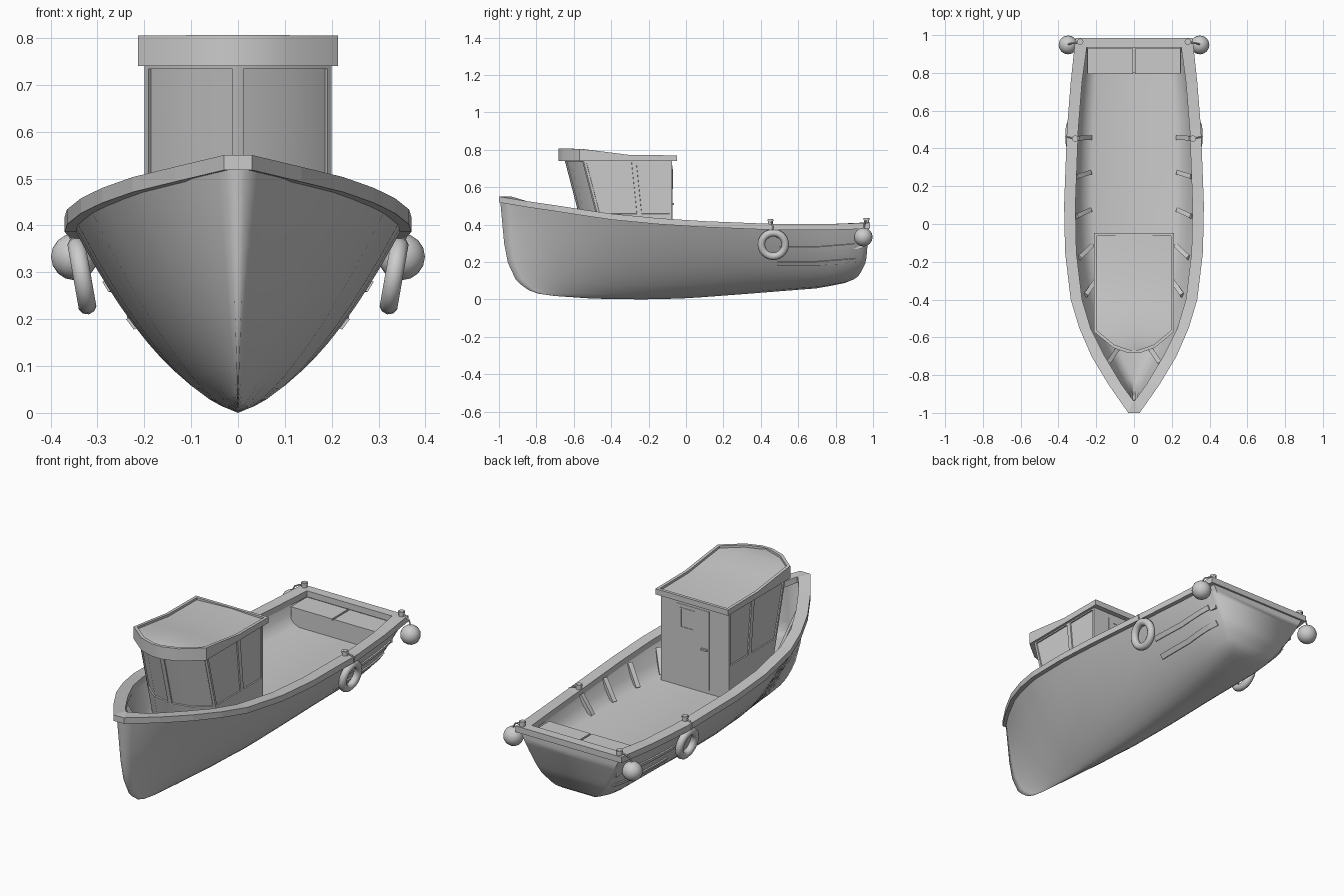
import bpy, bmesh, math
from mathutils import Vector, Matrix
from mathutils.bvhtree import BVHTree

if "Cube" in bpy.data.objects:
    bpy.data.objects.remove(bpy.data.objects["Cube"])


def interp(t, table, k=1):
    if t <= table[0][0]:
        return table[0][k]
    for a, b in zip(table, table[1:]):
        if t <= b[0]:
            return a[k] + (b[k] - a[k]) * (t - a[0]) / (b[0] - a[0])
    return table[-1][k]


def finish(name, bm, smooth=None):
    bmesh.ops.remove_doubles(bm, verts=bm.verts, dist=1e-4)
    bmesh.ops.recalc_face_normals(bm, faces=bm.faces)
    me = bpy.data.meshes.new(name)
    bm.to_mesh(me)
    bm.free()
    ob = bpy.data.objects.new(name, me)
    bpy.context.collection.objects.link(ob)
    if smooth:
        shade(ob, smooth)
    return ob


def shade(ob, angle=35):
    bpy.ops.object.select_all(action='DESELECT')
    ob.select_set(True)
    bpy.context.view_layer.objects.active = ob
    bpy.ops.object.shade_smooth_by_angle(angle=math.radians(angle))


def loft(name, rows, ring=False, caps="across", smooth=None):
    """Skin half sections, mirrored in x; end caps join both halves or close each ring."""
    bm = bmesh.new()
    sides = [[[bm.verts.new((s * p[0], p[1], p[2])) for p in r] for r in rows] for s in (1, -1)]
    n = len(rows[0])
    pairs = [(i, (i + 1) % n) for i in range(n if ring else n - 1)]
    for side in sides:
        for a, b in zip(side, side[1:]):
            for i, j in pairs:
                bm.faces.new((a[i], a[j], b[j], b[i]))
        if caps == "each":
            bm.faces.new(side[0])
            bm.faces.new(side[-1])
    if caps == "across":
        for e in (0, -1):
            R, L = sides[0][e], sides[1][e]
            for i, j in pairs:
                bm.faces.new((R[i], R[j], L[j], L[i]))
    return finish(name, bm, smooth)


def box(name, lo, hi):
    bm = bmesh.new()
    lo, hi = Vector(lo), Vector(hi)
    bmesh.ops.create_cube(bm, size=1, matrix=Matrix.Translation((lo + hi) / 2) @ Matrix.Diagonal((*(hi - lo), 1)))
    return finish(name, bm)


def beam(name, a, b, w, d):
    a, b = Vector(a), Vector(b)
    rot = (b - a).to_track_quat('Z', 'Y').to_matrix().to_4x4()
    bm = bmesh.new()
    bmesh.ops.create_cube(bm, size=1, matrix=Matrix.Translation((a + b) / 2) @ rot @
                          Matrix.Diagonal((d, w, (b - a).length, 1)))
    return finish(name, bm)


# Hull lines: rail (y, half breadth, top z), keel, stem and stern profiles
RAIL = [(-1, .03, .55), (-.85, .135, .525), (-.7, .225, .503), (-.55, .29, .48), (-.4, .335, .458),
        (-.15, .365, .434), (.1, .37, .418), (.5, .355, .402), (.75, .335, .402), (.985, .31, .41)]
KEEL = [(0, .018), (.13, .004), (.3, 0), (.45, .005), (.64, .027), (.91, .06), (1, .088)]
STEM = [(0, -.7), (.025, -.79), (.06, -.84), (.12, -.882), (.18, -.912), (.35, -.952), (.55, -.972), (1, -.993)]
STERN = [(0, .85), (.06, .895), (.13, .925), (.38, .963), (.78, .973), (1, .975)]
POWER = [(0, .9), (.2, .72), (.45, .61), (.75, .5), (1, .33)]


def skin(u, v):
    ys = -.993 + 1.968 * u
    y0, y1 = interp(v, STEM), interp(v, STERN)
    b = interp(ys, RAIL) - .02
    b *= 1 - .2 * (1 - v) * max(0, (u - .93) / .07) ** 2      # rounded quarters
    zk, zs = interp(u, KEEL), interp(ys, RAIL, 2) - .025
    return Vector((b * v ** interp(u, POWER) if v > 0 else 0, y0 + (y1 - y0) * u, zk + (zs - zk) * v))


US = [0, .02, .045, .075, .11, .15, .2, .25, .3, .36, .43, .5, .57, .64, .71, .78, .84, .9, .94, .965, .985, 1]
VS = [1, .9, .8, .68, .56, .45, .35, .26, .18, .12, .06, .025, 0]
hull = loft("hull", [[skin(u, v) for v in VS] for u in US], smooth=75)
tree = BVHTree.FromObject(hull, bpy.context.evaluated_depsgraph_get())

# Rail cap running around bow and stern
rows = []
for y, x, z in RAIL:
    xi, yi = x - (.07 if y < -.6 else .06), y
    if y == -1:
        xi, yi = .004, -.935
    if y == .985:
        yi = .935
    rows.append([(x, y, z - .032), (x, y, z), (xi, yi, z), (xi, yi, z - .032)])
loft("gunwale_rail", rows, ring=True)

# Deck blending smoothly into the inner bulwarks
DECK = .28


def inner(u, z, inset):
    zk, zs = skin(u, 0).z, skin(u, 1).z
    p = skin(u, min(1, (z - zk) / (zs - zk)))
    return Vector((max(p.x - inset, .004), max(min(p.y, .945), -.95), p.z))


rows = []
for u in US[1:]:
    t, m = inner(u, 1, .035), inner(u, .33, .03)
    d, e = inner(u, .295, .04), inner(u, DECK, .065)
    rows.append([t, m, d, e, (0, e.y, e.z)])
loft("deck", rows, smooth=60)

# Bulwark ribs
for n, (y, dy) in enumerate([(.455, 0), (.25, .02), (.04, .03), (-.18, .06), (-.38, .08), (-.74, .06)]):
    u = (y + .993) / 1.968
    t, d = inner(u, .385 if y > -.5 else .47, .038), inner(u + dy / 1.97, .285, .055)
    for s in (1, -1):
        beam(f"rib_{n}_{'r' if s > 0 else 'l'}", (s * t.x, t.y, t.z), (s * d.x, d.y, d.z), .02, .024)

# Rubbing strakes on the aft quarters
for name, line in (("upper", [(.5, .272), (.7, .272), (.9, .288)]), ("lower", [(.49, .192), (.7, .193), (.91, .21)])):
    rows = []
    for i in range(9):
        y = line[0][0] + (line[2][0] - line[0][0]) * i / 8
        z = interp(y, line)
        a = tree.ray_cast(Vector((1, y, z - .011)), Vector((-1, 0, 0)))[0].x
        b = tree.ray_cast(Vector((1, y, z + .011)), Vector((-1, 0, 0)))[0].x
        rows.append([(a - .01, y, z - .008), (a + .006, y, z - .014), (b + .006, y, z + .008), (b - .01, y, z + .014)])
    loft(f"{name}_strake", rows, ring=True, caps="each")

# Stern locker with two lids
box("stern_locker", (-.25, .8, .27), (.25, .94, .372))
for s in (1, -1):
    xs = sorted((s * .005, s * .247))
    box("locker_lid", (xs[0], .795, .37), (xs[1], .93, .38))

# Wheelhouse walls with recessed windows
plan = [(.2, -.075), (.2, -.28), (.2, -.55), (.11, -.625), (0, -.65)]
plan += [(-x, y) for x, y in plan[-2::-1]]
bm = bmesh.new()
levels = []
for z in (.275, .445, .745):
    rake = (.75 - z) * .26
    levels.append([bm.verts.new((x, y + (rake if y < -.5 else rake * .4 if y < -.2 else 0), z)) for x, y in plan])
panes = []
for k in range(2):
    for i in range(9):
        j = (i + 1) % 9
        f = bm.faces.new((levels[k][i], levels[k][j], levels[k + 1][j], levels[k + 1][i]))
        if k == 1 and i < 8:
            panes.append(f)
bm.faces.new(levels[2])
bmesh.ops.recalc_face_normals(bm, faces=bm.faces)
for group in (panes[0:1], panes[1:2], panes[2:4], panes[4:6], panes[6:7], panes[7:8]):
    bmesh.ops.inset_region(bm, faces=group, thickness=.012, depth=0, use_even_offset=True)
    bmesh.ops.inset_region(bm, faces=group, thickness=.001, depth=-.006, use_even_offset=True)
finish("wheelhouse", bm, 30)

# Wheelhouse roof: raised rim around a slightly crowned panel
TOP = [(-.69, .806), (-.57, .805), (-.44, .79), (-.3, .772), (-.05, .77)]
rows = []
for x, y in [(.03, -.683), (.11, -.655), (.213, -.57), (.213, -.44), (.213, -.3), (.213, -.048)]:
    z = interp(y, TOP)
    yi = y + (.016 if y < -.6 else .007 if y < -.5 else -.016 if y > -.1 else 0)
    xi = x - (.006 if x < .2 else .016)
    rows.append([(0, y, .74), (x, y, .74), (x, y, z), (xi, yi, z), (xi, yi, z - .012), (0, yi, z - .004)])
loft("wheelhouse_roof", rows, smooth=25)

# Aft door: leaf, window frame and handle
box("door", (-.085, -.08, .3), (.105, -.073, .715))
for lo, hi in (((.0, .59), (.085, .597)), ((.0, .69), (.085, .697)), ((.0, .59), (.007, .697)), ((.078, .59), (.085, .697))):
    box("door_window_frame", (lo[0], -.075, lo[1]), (hi[0], -.0705, hi[1]))
box("door_handle", (-.075, -.075, .505), (-.04, -.063, .514))


# Bollards, ropes, tyre fenders and ball fenders
def rope(name, pts):
    cu = bpy.data.curves.new(name, 'CURVE')
    cu.dimensions = '3D'
    cu.bevel_depth = .004
    cu.bevel_resolution = 1
    sp = cu.splines.new('POLY')
    sp.points.add(len(pts) - 1)
    for p, c in zip(sp.points, pts):
        p.co = (*c, 1)
    bpy.context.collection.objects.link(bpy.data.objects.new(name, cu))


def bollard(x, y, z):
    for r, h, dz in ((.014, .03, .012), (.017, .01, .02)):
        bpy.ops.mesh.primitive_cylinder_add(vertices=12, radius=r, depth=h, location=(x, y, z + dz))
        bpy.context.object.name = "bollard"
        shade(bpy.context.object)


for s in (1, -1):
    bollard(s * .312, .452, .403)
    bollard(s * .285, .965, .409)
    bpy.ops.mesh.primitive_torus_add(major_segments=24, minor_segments=10, major_radius=.064, minor_radius=.02,
                                     location=(s * .333, .467, .293), rotation=(0, s * math.radians(100), 0))
    bpy.context.object.name = "tyre_fender"
    shade(bpy.context.object, 60)
    bpy.ops.mesh.primitive_uv_sphere_add(segments=16, ring_count=8, radius=.05,
                                         location=(s * .349, .948, .333), rotation=(0, math.pi / 2, 0))
    bpy.context.object.name = "ball_fender"
    shade(bpy.context.object, 60)
    rope("tyre_rope", [(s * .312, .455, .415), (s * .34, .458, .41), (s * .361, .462, .398), (s * .352, .466, .355)])
    rope("ball_rope", [(s * .285, .963, .422), (s * .31, .96, .417), (s * .335, .955, .405), (s * .35, .95, .375)])
